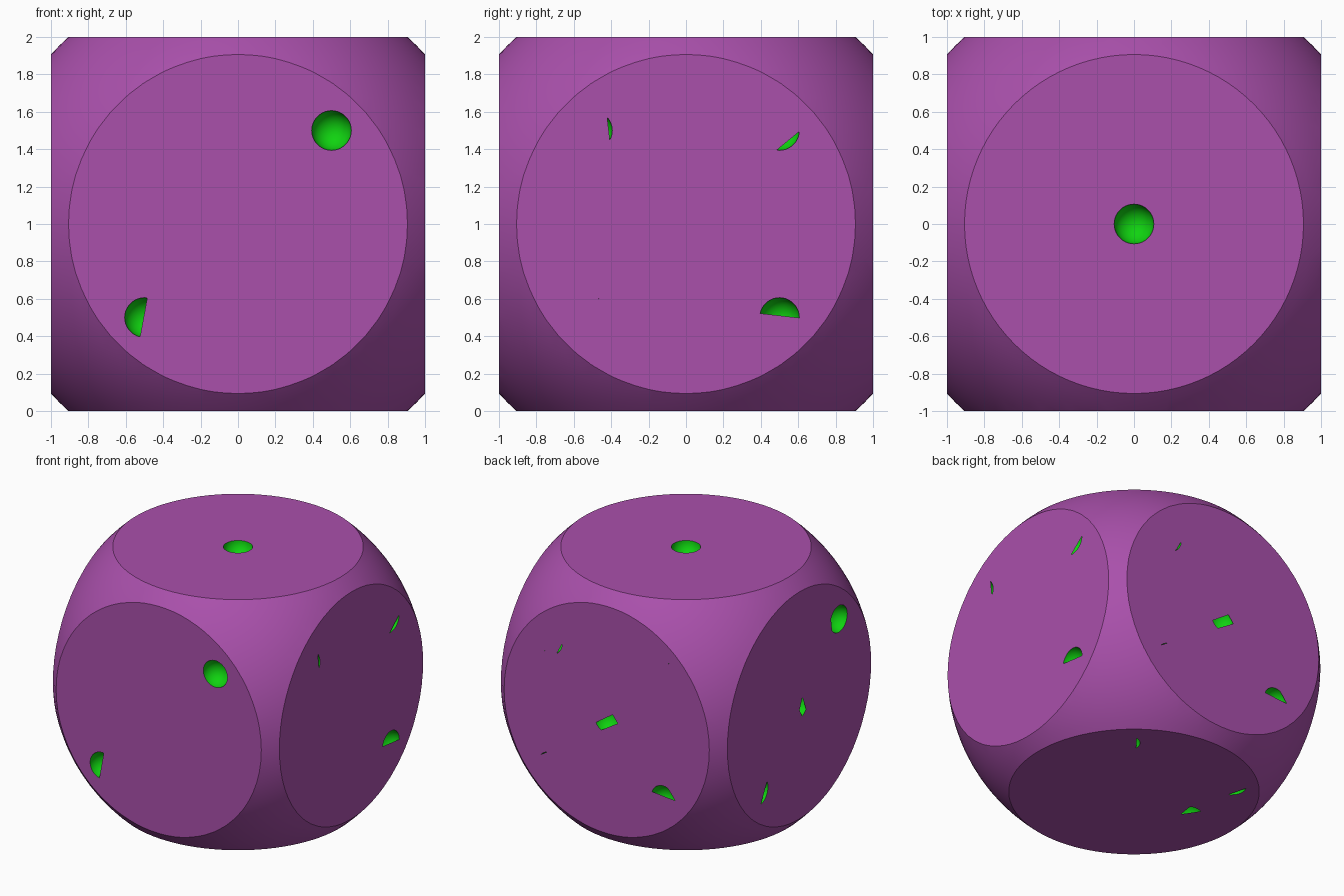
import bpy, bmesh
from math import sin, cos, radians
from mathutils import Vector

if "Cube" in bpy.data.objects:
    bpy.data.objects.remove(bpy.data.objects["Cube"])

PIP = 0.106      # pip radius
FULL = [(0, 360)]


def material(name, rgb):
    m = bpy.data.materials.new(name)
    m.diffuse_color = (*rgb, 1)
    m.use_nodes = True
    m.node_tree.nodes["Principled BSDF"].inputs["Base Color"].default_value = m.diffuse_color
    return m


purple = material("purple", (0.40, 0.08, 0.41))
green = material("green", (0.005, 0.65, 0.005))


def make(name, bm, *mats):
    mesh = bpy.data.meshes.new(name)
    bm.to_mesh(mesh)
    bm.free()
    ob = bpy.data.objects.new(name, mesh)
    for m in mats:
        mesh.materials.append(m)
    bpy.context.collection.objects.link(ob)
    return ob


def boolean(ob, cutter, operation):
    mod = ob.modifiers.new(operation, 'BOOLEAN')
    mod.operation = operation
    mod.object = cutter
    mod.solver = 'EXACT'
    mod.material_mode = 'TRANSFER'
    cutter.hide_render = True
    cutter.hide_set(True)


# Each face: normal, right axis, up axis, and its pips.
# A pip is its centre plus the arcs (degrees) whose chord is skinned over.
X, Y, Z = Vector((1, 0, 0)), Vector((0, 1, 0)), Vector((0, 0, 1))
faces = [
    (Z, X, Y, [(0, 0, [])]),
    (-Y, X, Z, [(.5, .5, []), (-.5, -.5, [(-103, 82)])]),
    (X, Y, Z, [(-.5, .5, [(42, 331)]), (.5, .5, [(-3, 262)]),
               (.5, -.5, [(168, 359)]), (-.5, -.5, FULL)]),
    (-X, -Y, Z, [(.5, .5, [(160, 216)]), (-.5, -.5, [(27, 278)]),
                 (0, 0, [(58, 257), (126, 290), (-36, 80)])]),
    (Y, -X, Z, [(-.5, .5, [(0, 304)]), (.5, .5, FULL),
                (-.5, -.5, [(140, 465)]), (.5, -.5, [(161, 369), (9, 68)]),
                (0, 0, [(43, 206), (-117, 1), (-7, 83)])]),
    (-Z, X, Y, [(.5, .5, [(183, 459)]), (-.5, .5, [(243, 508)]),
                (-.5, 0, [(119, 308), (-79, 62)]),
                (.5, 0, FULL), (.5, -.5, FULL), (-.5, -.5, FULL)]),
]

# Body: cube rounded off by a sphere
bm = bmesh.new()
bmesh.ops.create_cube(bm, size=2)
body = make("die_body", bm, purple, green)
bm = bmesh.new()
bmesh.ops.create_uvsphere(bm, u_segments=96, v_segments=48, radius=1.35)
ball = make("rounding_cutter", bm, purple)

# Pip hollows
bm = bmesh.new()
for n, e1, e2, pips in faces:
    for a, b, _ in pips:
        new = bmesh.ops.create_icosphere(bm, subdivisions=4, radius=PIP)["verts"]
        bmesh.ops.translate(bm, verts=new, vec=n * 1.001 + e1 * a + e2 * b)
pip_cutter = make("pip_cutter", bm, green)

boolean(body, ball, 'INTERSECT')
boolean(body, pip_cutter, 'DIFFERENCE')
bpy.context.view_layer.update()
cut = bpy.data.meshes.new_from_object(
    body.evaluated_get(bpy.context.evaluated_depsgraph_get()))
body.modifiers.clear()

# Flat skins that partly close the hollows
bm = bmesh.new()
bm.from_mesh(cut)
for n, e1, e2, pips in faces:
    for a, b, arcs in pips:
        for start, end in arcs:
            steps = 48
            count = steps if end - start == 360 else steps + 1
            ring = []
            for i in range(count):
                t = radians(start + (end - start) * i / steps)
                ring.append(bm.verts.new(n + e1 * (a + PIP * cos(t))
                                         + e2 * (b + PIP * sin(t))))
            f = bm.faces.new(ring)
            f.normal_update()
            if f.normal.dot(n) < 0:
                f.normal_flip()
            f.material_index = list(cut.materials).index(purple)
bmesh.ops.translate(bm, verts=bm.verts, vec=Z)
bm.to_mesh(cut)
bm.free()
body.data = cut

for helper in (ball, pip_cutter):
    bpy.data.objects.remove(helper)
bpy.context.view_layer.objects.active = body
body.select_set(True)
bpy.ops.object.shade_smooth_by_angle(angle=radians(20))
